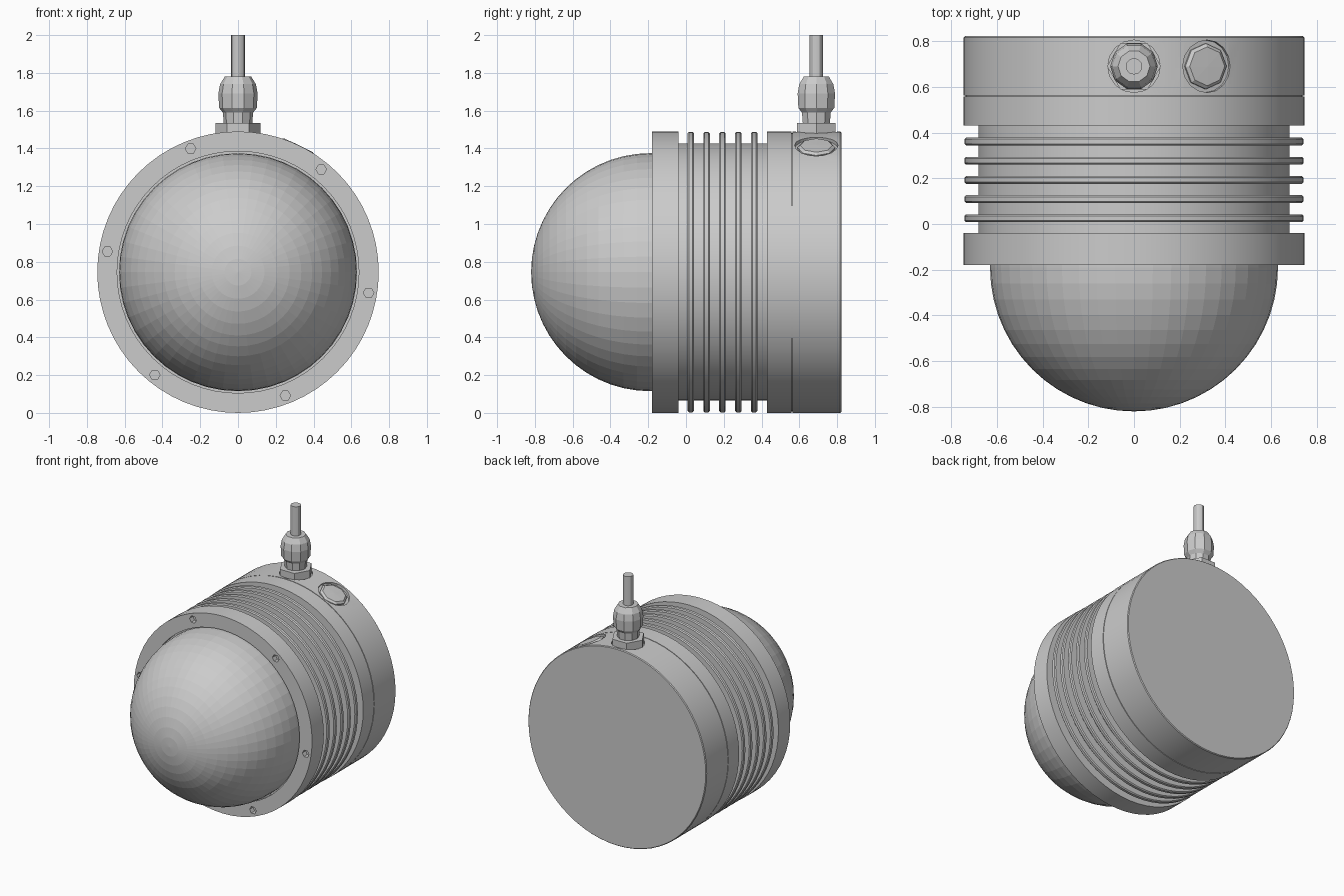
import bpy, bmesh, math
from mathutils import Matrix, Vector

if "Cube" in bpy.data.objects:
    bpy.data.objects.remove(bpy.data.objects["Cube"])

R, ZC, PORT_Y = 0.745, 0.745, 0.69
AXIS_Y = Matrix.Translation((0, 0, ZC)) @ Matrix.Rotation(-math.pi / 2, 4, 'X')


def radial(angle, y=PORT_Y):
    """Frame with its z axis pointing out of the body, tilted from vertical."""
    return Matrix.Translation((0, y, ZC)) @ Matrix.Rotation(angle, 4, 'Y')


def lathe(name, profile, sides, matrix, smooth=False):
    """Revolve (radius, height) points around the z axis of a frame."""
    bm = bmesh.new()
    rings = [[bm.verts.new(matrix @ Vector((r * math.cos(t), r * math.sin(t), h)))
              for t in (2 * math.pi * i / sides for i in range(sides))]
             for r, h in profile]
    for a, b in zip(rings, rings[1:]):
        for i in range(sides):
            j = (i + 1) % sides
            bm.faces.new((a[i], a[j], b[j], b[i]))
    bmesh.ops.remove_doubles(bm, verts=bm.verts, dist=1e-5)
    bmesh.ops.recalc_face_normals(bm, faces=bm.faces)
    me = bpy.data.meshes.new(name)
    bm.to_mesh(me)
    bm.free()
    ob = bpy.data.objects.new(name, me)
    bpy.context.collection.objects.link(ob)
    if smooth:
        bpy.ops.object.select_all(action='DESELECT')
        ob.select_set(True)
        bpy.context.view_layer.objects.active = ob
        bpy.ops.object.shade_smooth_by_angle(angle=math.radians(30))
    return ob


def cut(target, cutters):
    bpy.context.view_layer.objects.active = target
    for c in cutters:
        c.hide_render = True
        m = target.modifiers.new("cut", 'BOOLEAN')
        m.operation, m.solver, m.object = 'DIFFERENCE', 'EXACT', c
        bpy.ops.object.modifier_apply(modifier=m.name)
        bpy.data.objects.remove(c, do_unlink=True)


# Finned housing: front flange with dome seat, five cooling fins, rear collar
profile = [(0, -0.15), (0.64, -0.15), (0.64, -0.18), (R, -0.18), (R, -0.04), (0.68, -0.04)]
for k in range(5):
    y = 0.025 + 0.084 * k
    profile += [(0.68, y - 0.017), (0.735, y - 0.017), (0.742, y - 0.01),
                (0.742, y + 0.01), (0.735, y + 0.017), (0.68, y + 0.017)]
profile += [(0.68, 0.43), (R, 0.43), (R, 0.558), (0, 0.558)]
housing = lathe("finned_housing", profile, 64, AXIS_Y, True)

# Screw sockets in the front flange
sockets = []
for k in range(6):
    a = math.radians(-9 + 60 * k)
    p = Matrix.Translation((0.7 * math.cos(a), 0, ZC + 0.7 * math.sin(a)))
    sockets.append(lathe("socket_cutter", [(0, -0.25), (0.028, -0.25), (0.028, -0.14), (0, -0.14)],
                         6, p @ Matrix.Rotation(-math.pi / 2, 4, 'X')))
cut(housing, sockets)

# Rear cap with a thin seam and flat seats for the two ports
cap = lathe("rear_cap", [(0, 0.558), (0.738, 0.558), (0.738, 0.563), (R, 0.563),
                         (R, 0.816), (0.74, 0.822), (0, 0.822)], 64, AXIS_Y, True)
PLUG = radial(math.radians(25.5))
cut(cap, [lathe("seat_cutter", [(0, 0.722), (0.115, 0.722), (0.115, 0.9), (0, 0.9)], 16, m)
          for m in (radial(0), PLUG)])

# Glass dome
dome = [(0, -0.155), (0.63, -0.155)]
dome += [(0.63 * math.cos(t), -0.19 - 0.63 * math.sin(t))
         for t in (math.pi / 2 * i / 14 for i in range(15))]
lathe("dome", dome, 48, AXIS_Y)

# Blanking plug in the side port
lathe("blanking_plug", [(0, 0.70), (0.1, 0.70), (0.1, 0.732), (0.085, 0.744), (0, 0.746)], 8, PLUG)

# Cable gland: hex nut, neck, domed clamp nut, cable
UP = Matrix.Translation((0, PORT_Y, 0))
lathe("gland_hex_nut", [(0, 1.45), (0.118, 1.45), (0.118, 1.535), (0, 1.535)], 6, UP)
lathe("gland_clamp_nut", [(0, 1.53), (0.075, 1.53), (0.08, 1.59), (0.1, 1.615), (0.104, 1.69),
                          (0.095, 1.74), (0.07, 1.78), (0, 1.78)], 10, UP)
lathe("cable", [(0, 1.75), (0.036, 1.75), (0.036, 2.0), (0, 2.0)], 12, UP, True)
